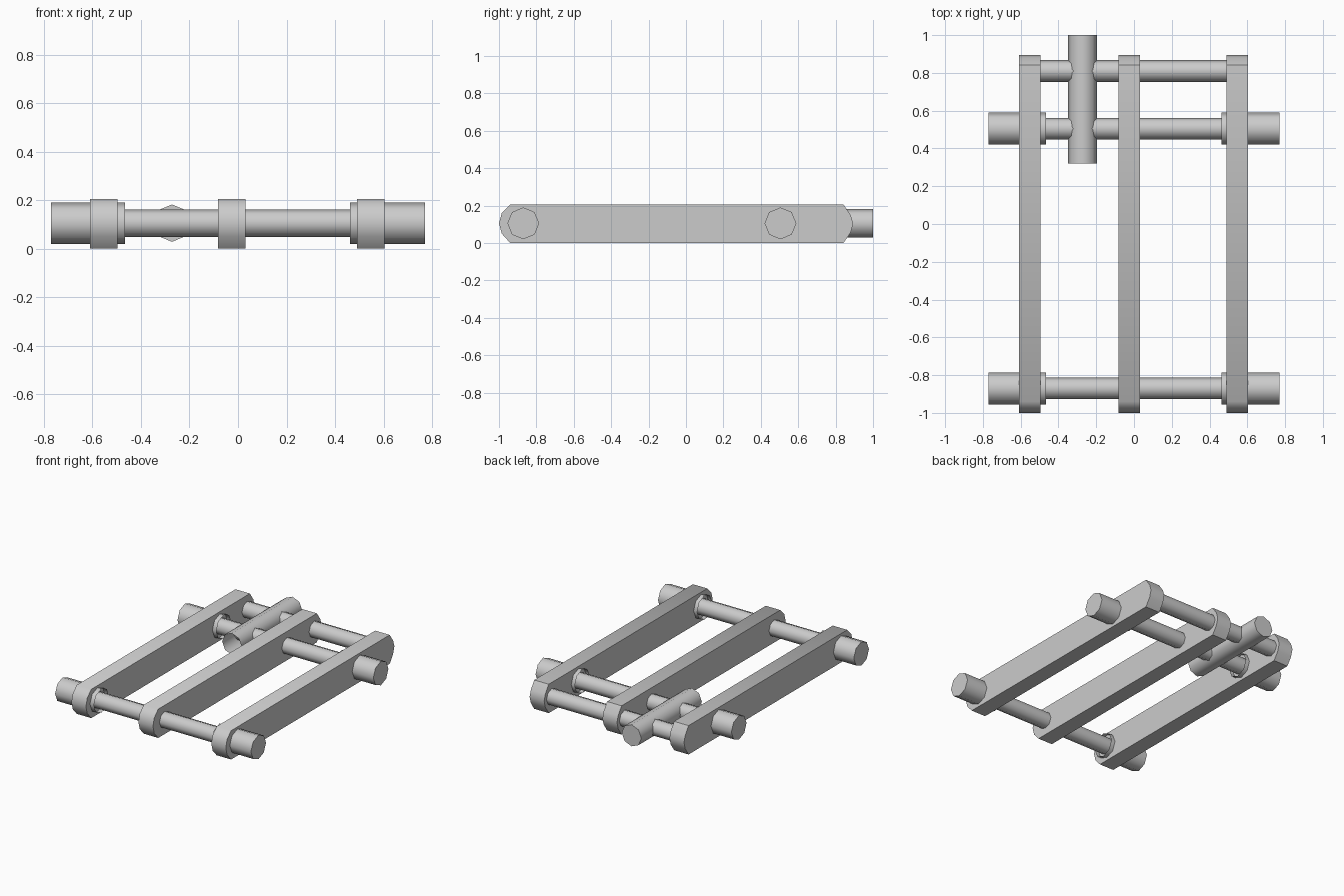
import bpy, bmesh, math
from mathutils import Matrix

if "Cube" in bpy.data.objects:
    bpy.data.objects.remove(bpy.data.objects["Cube"])

Z = 0.105  # height of all rod axes


def finish(name, bm):
    bmesh.ops.recalc_face_normals(bm, faces=bm.faces)
    mesh = bpy.data.meshes.new(name)
    bm.to_mesh(mesh)
    bm.free()
    ob = bpy.data.objects.new(name, mesh)
    bpy.context.collection.objects.link(ob)
    bpy.ops.object.select_all(action='DESELECT')
    bpy.context.view_layer.objects.active = ob
    ob.select_set(True)
    bpy.ops.object.shade_smooth_by_angle(angle=math.radians(48))
    return ob


def octagon_rod(name, axis, start, end, radius, u, cap_start=True, cap_end=True):
    """Eight-sided rod along x or y; u is the other horizontal coordinate."""
    bm = bmesh.new()
    rings = []
    for t in (start, end):
        ring = []
        for i in range(8):
            a = i * math.pi / 4
            p, z = u + radius * math.cos(a), Z + radius * math.sin(a)
            ring.append(bm.verts.new((t, p, z) if axis == 'x' else (p, t, z)))
        rings.append(ring)
    for i in range(8):
        j = (i + 1) % 8
        f = (rings[0][i], rings[0][j], rings[1][j], rings[1][i])
        bm.faces.new(f if axis == 'y' else f[::-1])
    if cap_start:
        bm.faces.new(rings[0])
    if cap_end:
        bm.faces.new(rings[1])
    # Close open ends briefly so normals are recalculated outward
    temp = []
    if not cap_start:
        temp.append(bm.faces.new(rings[0]))
    if not cap_end:
        temp.append(bm.faces.new(rings[1]))
    bmesh.ops.recalc_face_normals(bm, faces=bm.faces)
    if temp:
        bmesh.ops.delete(bm, geom=temp, context='FACES_ONLY')
    return finish(name, bm)


# Long rails: side profile (y, z) extruded along x
profile = [(-0.94, 0.205), (-0.985, 0.16), (-1.0, 0.105), (-0.985, 0.05), (-0.94, 0.0),
           (0.842, 0.0), (0.88, 0.055), (0.894, 0.105), (0.88, 0.15), (0.842, 0.205)]
for name, x in (("left_rail", -0.553), ("middle_rail", -0.026), ("right_rail", 0.547)):
    bm = bmesh.new()
    face = bm.faces.new([bm.verts.new((x - 0.057, y, z)) for y, z in profile])
    ext = bmesh.ops.extrude_face_region(bm, geom=[face])
    bmesh.ops.translate(bm, vec=(0.114, 0, 0),
                        verts=[v for v in ext['geom'] if isinstance(v, bmesh.types.BMVert)])
    finish(name, bm)

# Thin cross rods joining the rails
for name, y in (("front_rod", -0.87), ("rear_rod", 0.505), ("end_rod", 0.81)):
    octagon_rod(name, 'x', -0.55, 0.55, 0.057, y)

# Thick hubs through the outer rails, open on the inner side
for name, y in (("front", -0.87), ("rear", 0.505)):
    octagon_rod(name + "_left_hub", 'x', -0.77, -0.465, 0.085, y, cap_end=False)
    octagon_rod(name + "_right_hub", 'x', 0.462, 0.77, 0.085, y, cap_start=False)

# Lengthwise tube at the back, open at the front
octagon_rod("rear_tube", 'y', 0.32, 1.0, 0.077, -0.272, cap_start=False)
